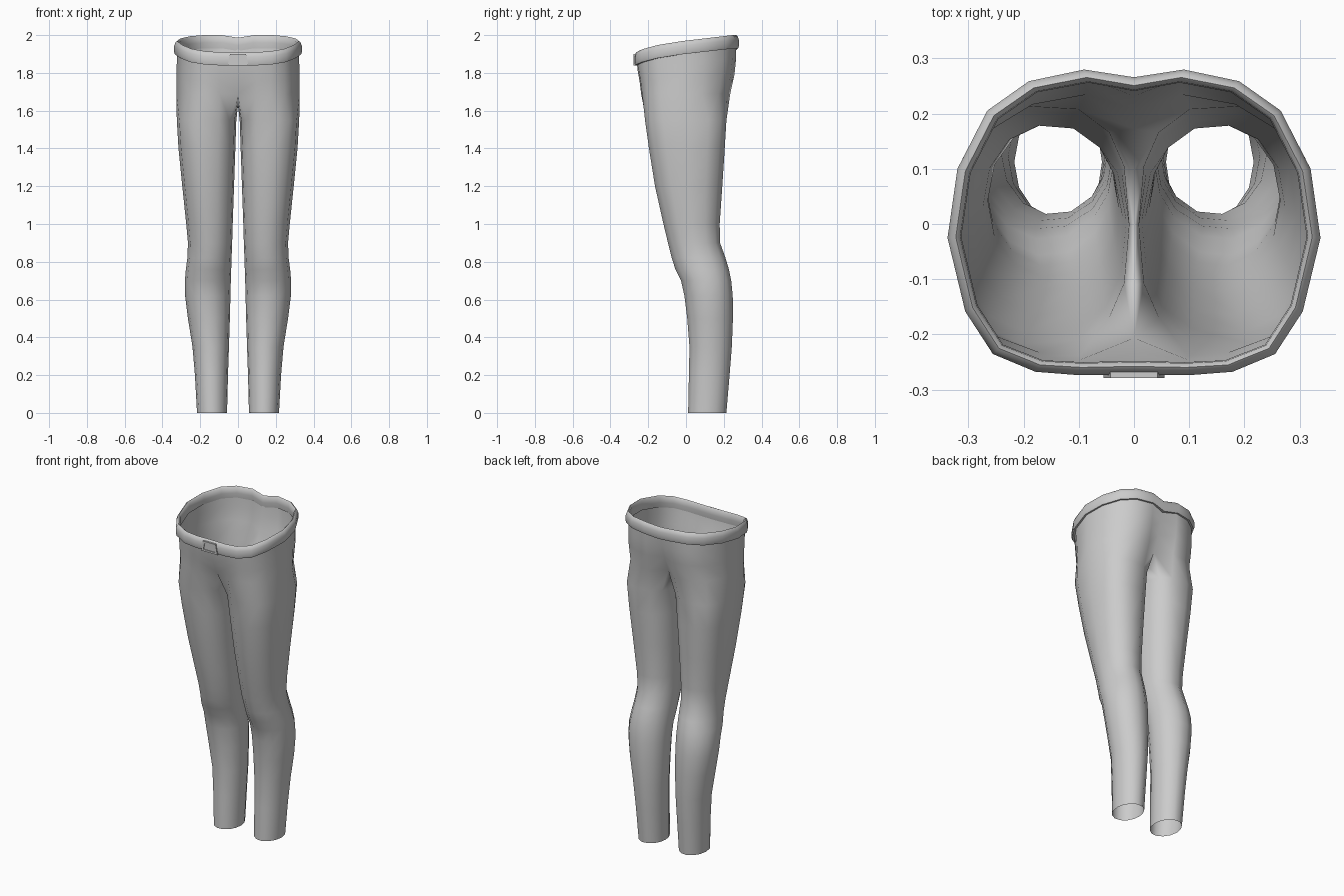
import bpy, bmesh, math

if "Cube" in bpy.data.objects:
    bpy.data.objects.remove(bpy.data.objects["Cube"])

grey = bpy.data.materials.new("grey_cloth")
grey.diffuse_color = (0.6, 0.6, 0.6, 1)
grey.use_nodes = True
grey.node_tree.nodes["Principled BSDF"].inputs["Base Color"].default_value = grey.diffuse_color

# Half waist outline, front centre to back centre: x, y, height of belt top
WAIST = [(0, -.272, 1.91), (.10, -.273, 1.91), (.178, -.267, 1.914),
         (.255, -.235, 1.927), (.305, -.158, 1.947), (.337, -.025, 1.968),
         (.319, .10, 1.982), (.265, .205, 1.994), (.19, .258, 2.0),
         (.09, .279, 2.0), (0, .265, 1.986)]
N = len(WAIST)
BELT_H = .07

# Leg sections: z, inner x, outer x, front y, back y
LEG = [(0, .058, .217, .010, .215), (.2, .053, .228, .014, .232),
       (.35, .048, .241, .017, .244), (.5, .043, .265, .005, .250),
       (.62, .040, .280, -.010, .249), (.70, .038, .281, -.028, .241),
       (.76, .036, .276, -.058, .229), (.82, .034, .268, -.077, .211),
       (.90, .031, .265, -.097, .182), (1.0, .028, .274, -.121, .180),
       (1.2, .021, .295, -.166, .194), (1.4, .014, .315, -.198, .207),
       (1.55, .009, .324, -.219, .216)]
# Seam under the crotch, back to front: y, z
CROTCH = [(.10, 1.645), (0, 1.625), (-.11, 1.635)]


def finish(bm, name, mirror=False, angle=None):
    bmesh.ops.recalc_face_normals(bm, faces=bm.faces[:])
    me = bpy.data.meshes.new(name)
    bm.to_mesh(me)
    bm.free()
    ob = bpy.data.objects.new(name, me)
    bpy.context.collection.objects.link(ob)
    me.materials.append(grey)
    if mirror:
        m = ob.modifiers.new("mirror", 'MIRROR')
        m.merge_threshold = .0005
    for p in me.polygons:
        p.use_smooth = True
    if angle:
        bpy.ops.object.select_all(action='DESELECT')
        ob.select_set(True)
        bpy.context.view_layer.objects.active = ob
        bpy.ops.object.shade_smooth_by_angle(angle=math.radians(angle))
    return ob


def bridge(bm, a, b, closed):
    n = len(a)
    for i in range(n if closed else n - 1):
        j = (i + 1) % n
        bm.faces.new((a[i], a[j], b[j], b[i]))


def spow(v, e):
    return math.copysign(abs(v) ** e, v)


# Trousers: closed leg rings, a crotch ring, then open half rings to the waist
bm = bmesh.new()
angles = [-135 + 27 * i for i in range(N)] + [157.5, 180, 202.5]
rings = []
for z, x0, x1, y0, y1 in LEG:
    e = 1 - .25 * max(0, z - .8) / .75
    ring = []
    for a in angles:
        c, s = math.cos(math.radians(a)), math.sin(math.radians(a))
        ring.append(bm.verts.new(((x0 + x1) / 2 + (x1 - x0) / 2 * spow(c, e),
                                  (y0 + y1) / 2 + (y1 - y0) / 2 * spow(s, e), z)))
    rings.append(ring)


def hip_ring(sx, front, back, dip_f, dip_b, t):
    ring = []
    for i, (x, y, z) in enumerate(WAIST):
        yy = y * (front if y < 0 else back)
        yy += dip_f if i == 0 else -dip_b if i == N - 1 else 0
        top = z - BELT_H + .015
        ring.append(bm.verts.new((x * sx, yy, 1.69 + (top - 1.69) * t)))
    return ring


crotch = hip_ring(.968, .87, .84, .03, .05, 0)
crotch += [bm.verts.new((0, y, z)) for y, z in CROTCH]
rings.append(crotch)
for a, b in zip(rings, rings[1:]):
    bridge(bm, a, b, True)
last = crotch[:N]
for args in [(.968, .90, .92, .012, .035, .4), (.962, .935, .95, .002, .02, .72),
             (.962, .955, .955, 0, .008, 1)]:
    ring = hip_ring(*args)
    bridge(bm, last, ring, False)
    last = ring
finish(bm, "trousers", mirror=True)

# Belt: rounded band swept round the waist (offset outwards, height)
PROFILE = [(-.020, 0), (-.003, 0), (.001, .012), (.001, .045),
           (-.006, .064), (-.014, .070), (-.022, .062), (-.024, .03)]
bm = bmesh.new()
loops = []
for x, y, z in WAIST:
    r = math.hypot(x, y)
    loops.append([bm.verts.new((x * (1 + o / r), y * (1 + o / r), z - BELT_H + h))
                  for o, h in PROFILE])
for a, b in zip(loops, loops[1:]):
    bridge(bm, a, b, True)
finish(bm, "belt", mirror=True, angle=50)

# Buckle: tapered frame with a sunken middle
bm = bmesh.new()


def frame_loop(wb, wt, zb, zt, y):
    return [bm.verts.new(p) for p in
            ((-wb, y, zb), (wb, y, zb), (wt, y, zt), (-wt, y, zt))]


steps = [frame_loop(.055, .043, 1.838, 1.899, -.265),
         frame_loop(.055, .043, 1.838, 1.899, -.279),
         frame_loop(.040, .032, 1.849, 1.888, -.279),
         frame_loop(.040, .032, 1.849, 1.888, -.2745)]
for a, b in zip(steps, steps[1:]):
    bridge(bm, a, b, True)
bm.faces.new(steps[-1])
finish(bm, "buckle", angle=30)
